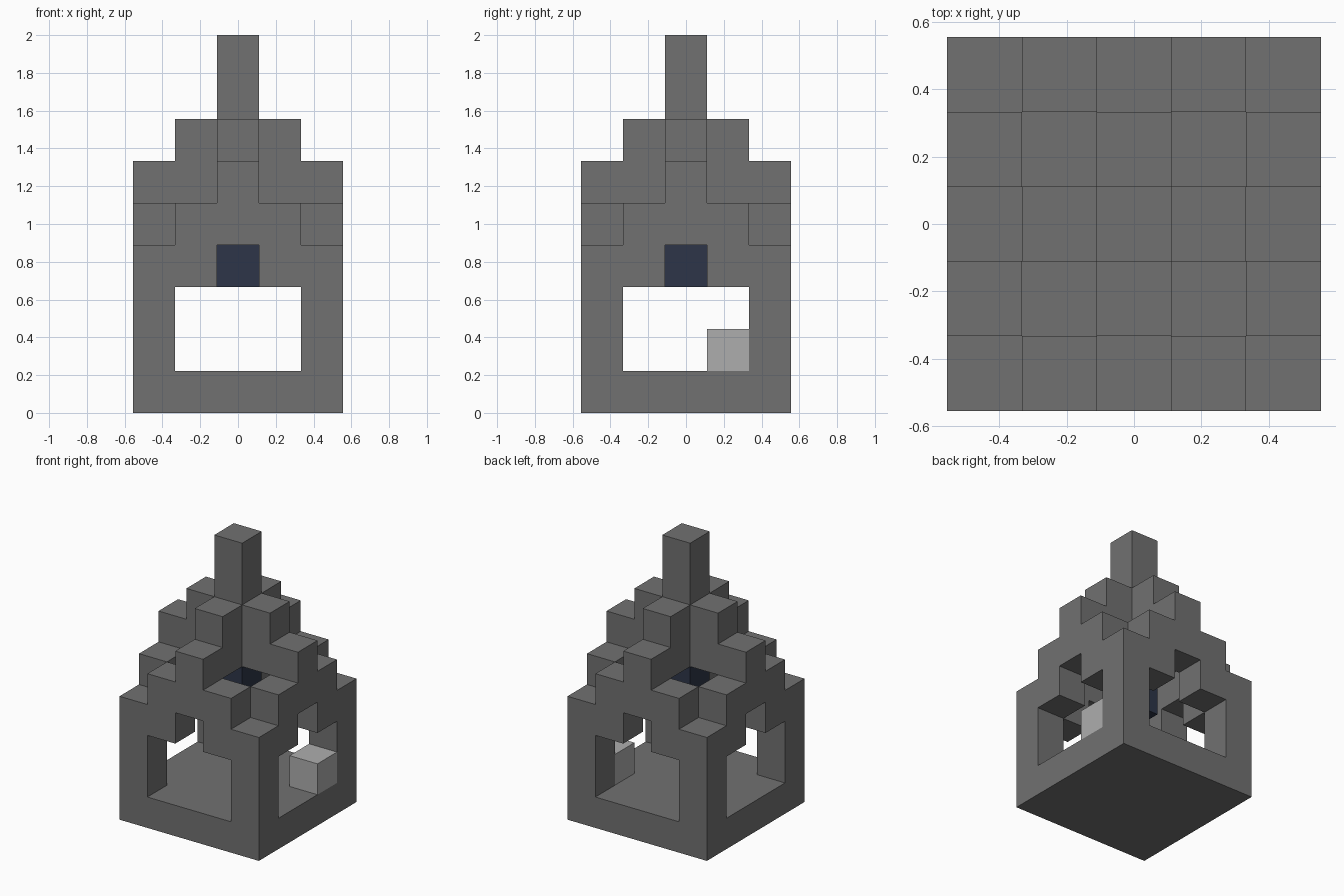
import bpy
import bmesh
from mathutils import Vector

cube = bpy.data.objects.get("Cube")
if cube:
    bpy.data.objects.remove(cube)

UNIT = 2 / 9


def make_material(name, rgb):
    mat = bpy.data.materials.new(name)
    mat.use_nodes = True
    mat.diffuse_color = (*rgb, 1)
    mat.node_tree.nodes["Principled BSDF"].inputs["Base Color"].default_value = (*rgb, 1)
    return mat


stone = make_material("grey stone", (0.165, 0.165, 0.165))
pale = make_material("pale stone", (0.42, 0.42, 0.42))
navy = make_material("dark blue", (0.026, 0.036, 0.065))


def block(xs, ys, zs):
    """All unit cells in inclusive ranges, with x and y counted from the centre."""
    return {(x, y, z)
            for x in range(xs[0], xs[1] + 1)
            for y in range(ys[0], ys[1] + 1)
            for z in range(zs[0], zs[1] + 1)}


def four_sides(cells):
    """Repeat cells by quarter turns around the vertical axis."""
    result = set()
    for _ in range(4):
        result |= cells
        cells = {(-y, x, z) for x, y, z in cells}
    return result


# Floor slab, corner posts, arched walls, stepped gables and the spire
parts = {
    "floor_slab": (block((-2, 2), (-2, 2), (0, 0)), stone),
    "corner_posts": (four_sides(block((2, 2), (-2, -2), (1, 3))), stone),
    "arch_shoulders": (four_sides(block((-1, -1), (-2, -2), (3, 4))
                                  | block((1, 1), (-2, -2), (3, 4))), stone),
    "gable_peaks": (four_sides(block((0, 0), (-2, -2), (4, 5))), stone),
    "roof_ridges": (four_sides(block((0, 0), (-1, -1), (5, 6))), stone),
    "spire": (block((0, 0), (0, 0), (5, 8)), stone),
    # Hanging bell below the spire and the loose block in the side opening
    "hanging_bell": (block((0, 0), (0, 0), (3, 4)), navy),
    "pale_block": (block((2, 2), (1, 1), (1, 1)), pale),
}
solid = set().union(*(cells for cells, _ in parts.values()))


def build_part(name, cells, mat):
    """Build the exposed square faces of a group of cells."""
    bm = bmesh.new()
    for cell in sorted(cells):
        centre = Vector(cell) + Vector((0, 0, 0.5))
        for axis in range(3):
            for sign in (-1, 1):
                normal = Vector((0, 0, 0))
                normal[axis] = sign
                if tuple(int(a + b) for a, b in zip(cell, normal)) in solid:
                    continue
                side = Vector((0, 0, 0))
                side[(axis + 1) % 3] = 1
                up = normal.cross(side)
                corners = [-side - up, side - up, side + up, up - side]
                bm.faces.new([bm.verts.new((centre + (normal + c) / 2) * UNIT)
                              for c in corners])
    bmesh.ops.remove_doubles(bm, verts=bm.verts, dist=UNIT / 100)
    mesh = bpy.data.meshes.new(name)
    bm.to_mesh(mesh)
    bm.free()
    mesh.materials.append(mat)
    bpy.context.collection.objects.link(bpy.data.objects.new(name, mesh))


for part_name, (part_cells, part_mat) in parts.items():
    build_part(part_name, part_cells, part_mat)
